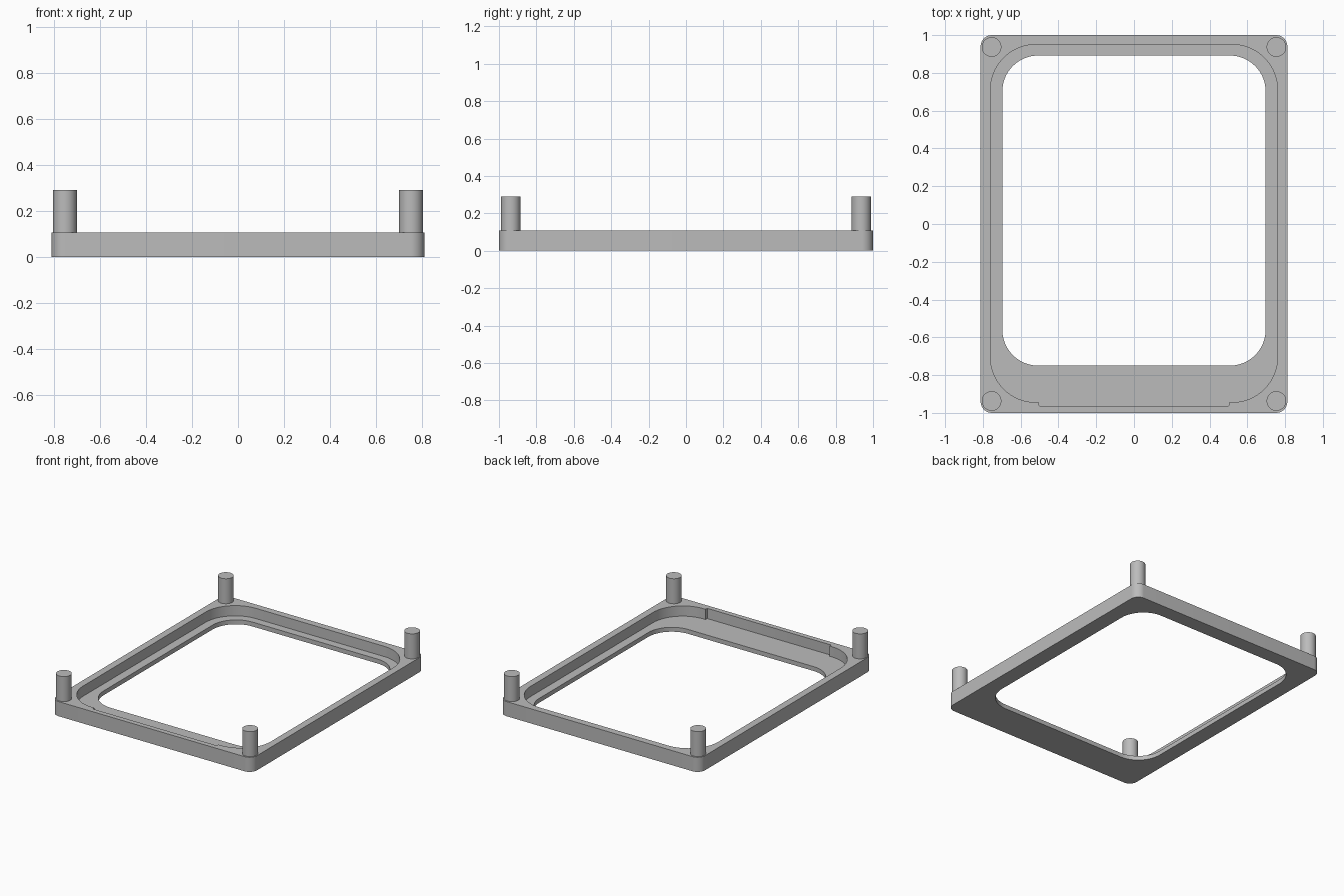
import bpy, bmesh
from math import sin, cos, pi, radians

cube = bpy.data.objects.get("Cube")
if cube:
    bpy.data.objects.remove(cube, do_unlink=True)

grey = bpy.data.materials.new("light grey")
grey.use_nodes = True
colour = (0.5, 0.5, 0.5, 1)
grey.diffuse_color = colour
grey.node_tree.nodes["Principled BSDF"].inputs["Base Color"].default_value = colour

HEIGHT, FLOOR, PEG_TOP = 0.107, 0.032, 0.29


def rounded_slab(name, half_x, y0, y1, z0, z1, radius, steps=16):
    """Upright prism over a rectangle with rounded corners."""
    points = []
    corners = [(1, y1 - radius), (-1, y1 - radius), (-1, y0 + radius), (1, y0 + radius)]
    for i, (side, cy) in enumerate(corners):
        for s in range(steps + 1):
            a = (i + s / steps) * pi / 2
            points.append((side * (half_x - radius) + radius * cos(a), cy + radius * sin(a), z0))
    bm = bmesh.new()
    base = bm.faces.new([bm.verts.new(p) for p in points])
    top = bmesh.ops.extrude_face_region(bm, geom=[base])["geom"]
    bmesh.ops.translate(bm, vec=(0, 0, z1 - z0),
                        verts=[v for v in top if isinstance(v, bmesh.types.BMVert)])
    bmesh.ops.recalc_face_normals(bm, faces=bm.faces)
    mesh = bpy.data.meshes.new(name)
    bm.to_mesh(mesh)
    bm.free()
    mesh.materials.append(grey)
    obj = bpy.data.objects.new(name, mesh)
    bpy.context.collection.objects.link(obj)
    return obj


def smooth(obj):
    bpy.ops.object.select_all(action="DESELECT")
    obj.select_set(True)
    bpy.context.view_layer.objects.active = obj
    bpy.ops.object.shade_smooth_by_angle(angle=radians(30))


# Tray frame, with a recess, a shallow front notch and a through opening
frame = rounded_slab("frame", 0.812, -1, 1, 0, HEIGHT, 0.06)
cutters = [
    rounded_slab("recess_cutter", 0.76, -0.944, 0.95, FLOOR, 0.2, 0.24),
    rounded_slab("notch_cutter", 0.502, -0.963, -0.8, FLOOR, 0.21, 0.003, 2),
    rounded_slab("opening_cutter", 0.697, -0.75, 0.892, -0.1, 0.22, 0.19),
]
bpy.context.view_layer.objects.active = frame
for cutter in cutters:
    cutter.hide_render = True
    cut = frame.modifiers.new(cutter.name, "BOOLEAN")
    cut.operation = "DIFFERENCE"
    cut.solver = "EXACT"
    cut.object = cutter
    bpy.ops.object.modifier_apply(modifier=cut.name)
    bpy.data.objects.remove(cutter, do_unlink=True)
smooth(frame)

# Corner pegs
for x_name, sx in (("left", 1), ("right", -1)):
    for y_name, sy in (("front", -1), ("back", 1)):
        bpy.ops.mesh.primitive_cylinder_add(
            vertices=48, radius=0.052, depth=PEG_TOP - HEIGHT,
            location=(sx * 0.754, sy * 0.937, (PEG_TOP + HEIGHT) / 2))
        peg = bpy.context.object
        peg.name = f"{y_name}_{x_name}_peg"
        peg.data.materials.append(grey)
        smooth(peg)
